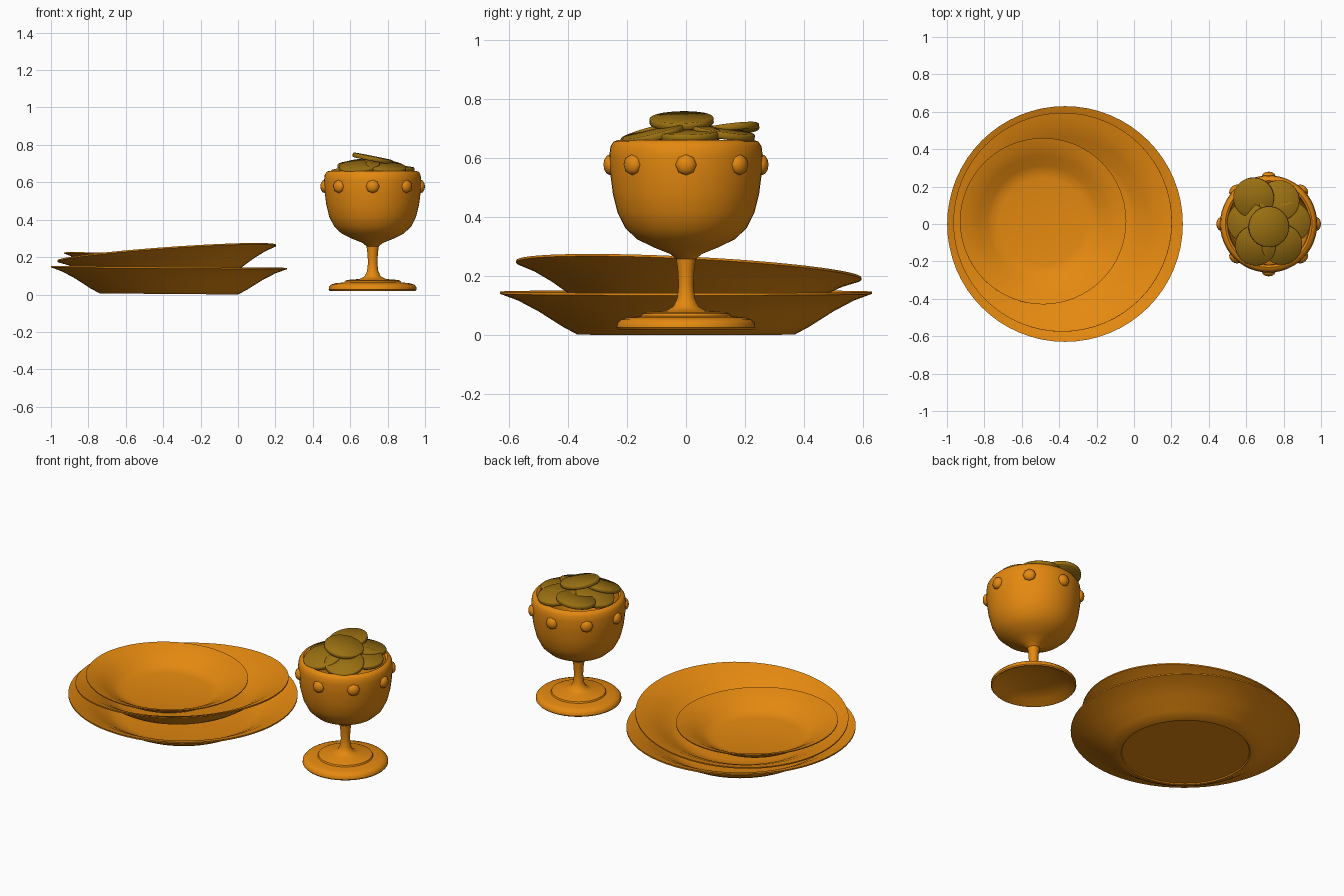
import bpy, math
from mathutils import Vector

if "Cube" in bpy.data.objects:
    bpy.data.objects.remove(bpy.data.objects["Cube"])


def material(name, rgb):
    m = bpy.data.materials.new(name)
    m.diffuse_color = (*rgb, 1)
    m.use_nodes = True
    m.node_tree.nodes["Principled BSDF"].inputs["Base Color"].default_value = m.diffuse_color
    return m


gold = material("orange gold", (0.78, 0.25, 0.005))
dark_gold = material("dark coin gold", (0.33, 0.165, 0.006))


def lathe(name, profile, mat, loc, slope=(0, 0), scale=1.0, n=64, angle=40):
    """Revolve (radius, z) points about z, then tilt so z rises by slope in x and y."""
    verts, faces, rings = [], [], []
    for r, z in profile:
        if r == 0:
            rings.append([len(verts)] * n)
            verts.append((0, 0, z * scale))
        else:
            rings.append(list(range(len(verts), len(verts) + n)))
            for i in range(n):
                a = 2 * math.pi * i / n
                verts.append((r * scale * math.cos(a), r * scale * math.sin(a), z * scale))
    for a, b in zip(rings, rings[1:]):
        for i in range(n):
            j = (i + 1) % n
            f = list(dict.fromkeys((a[i], a[j], b[j], b[i])))
            if len(f) > 2:
                faces.append(f)
    me = bpy.data.meshes.new(name)
    me.from_pydata(verts, [], faces)
    me.materials.append(mat)
    ob = bpy.data.objects.new(name, me)
    bpy.context.collection.objects.link(ob)
    ob.location = loc
    up = Vector((-slope[0], -slope[1], 1)).normalized()
    ob.rotation_euler = Vector((0, 0, 1)).rotation_difference(up).to_euler()
    bpy.ops.object.select_all(action='DESELECT')
    ob.select_set(True)
    bpy.context.view_layer.objects.active = ob
    bpy.ops.object.shade_smooth_by_angle(angle=math.radians(angle))
    return ob


# Stacked plates
plate = [(0, 0.006), (0.35, 0.006), (0.355, 0), (0.37, 0), (0.42, 0.027), (0.50, 0.078),
         (0.57, 0.115), (0.63, 0.137), (0.63, 0.145), (0.56, 0.123), (0.49, 0.087),
         (0.42, 0.043), (0.38, 0.025), (0.33, 0.016), (0, 0.014)]
lathe("large_plate", plate, gold, (-0.37, 0, 0.003), (-0.008, 0))
lathe("middle_plate", plate, gold, (-0.372, 0.003, 0.09), (0.072, -0.05), 0.93)
lathe("small_plate", plate, gold, (-0.488, 0.014, 0.114), (-0.02, -0.01), 0.706)

# Goblet with hollow foot and open bowl
CX = 0.72
goblet = [(0, 0.07), (0.1, 0.062), (0.19, 0.044), (0.222, 0.022), (0.23, 0.02), (0.235, 0.026),
          (0.234, 0.04), (0.222, 0.053), (0.2, 0.06), (0.152, 0.065), (0.148, 0.073), (0.135, 0.078),
          (0.07, 0.083), (0.043, 0.097), (0.03, 0.125), (0.025, 0.17), (0.028, 0.22),
          (0.033, 0.258), (0.055, 0.276), (0.11, 0.298), (0.165, 0.325), (0.205, 0.362),
          (0.232, 0.415), (0.248, 0.48), (0.257, 0.55), (0.26, 0.61), (0.256, 0.64),
          (0.246, 0.656), (0.232, 0.661), (0.22, 0.652), (0.216, 0.62), (0.21, 0.5),
          (0.185, 0.41), (0.12, 0.34), (0, 0.315)]
lathe("goblet", goblet, gold, (CX, 0, 0), n=48)

# Round studs around the bowl
for i in range(8):
    a = i * math.pi / 4
    bpy.ops.mesh.primitive_uv_sphere_add(segments=8, ring_count=6, radius=1,
        location=(CX + 0.256 * math.cos(a), 0.256 * math.sin(a), 0.578),
        rotation=(0, math.pi / 2, a))
    ob = bpy.context.object
    ob.name = "stud"
    ob.scale = (0.036, 0.036, 0.024)
    ob.data.materials.append(gold)
    bpy.ops.object.shade_smooth()

# Heap of coins: x, y, z of centre and slope
coin = [(0, -0.012), (0.105, -0.012), (0.109, -0.008), (0.109, 0.008), (0.105, 0.012), (0, 0.012)]
heap = [(0.72, -0.015, 0.727, -0.2, 0.02), (0.64, 0.14, 0.695, 0.1, 0.13),
        (0.775, 0.125, 0.685, -0.08, -0.15), (0.605, 0.01, 0.68, 0.25, 0.0),
        (0.835, 0.01, 0.68, -0.12, 0.03), (0.65, -0.115, 0.685, 0.1, 0.28),
        (0.79, -0.11, 0.682, -0.12, 0.25), (0.72, 0.0, 0.655, 0.0, 0.0)]
for x, y, z, sx, sy in heap:
    lathe("coin", coin, dark_gold, (x, y, z), (sx, sy), n=32, angle=50)
